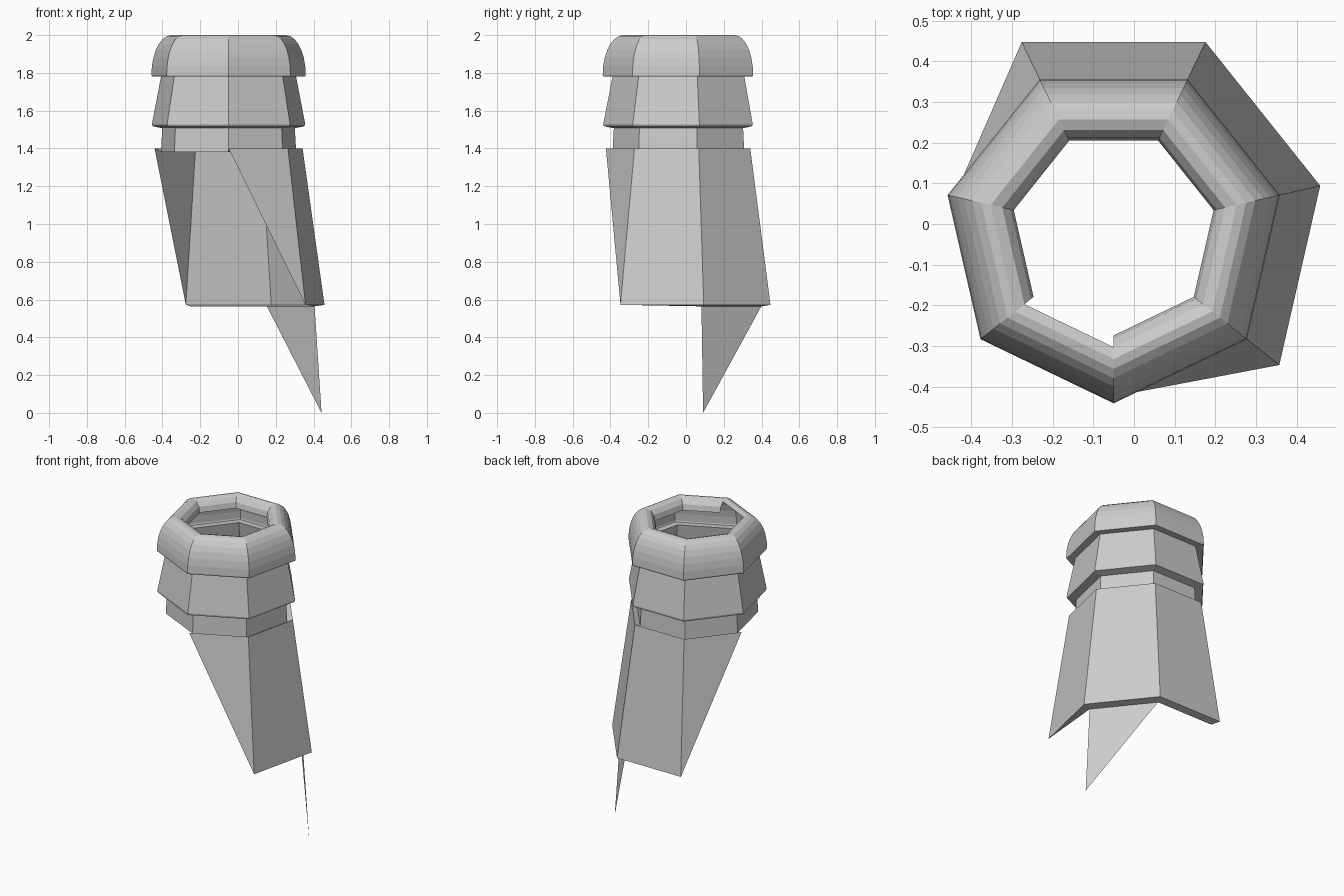
import bpy, bmesh, math

cube = bpy.data.objects.get("Cube")
if cube:
    bpy.data.objects.remove(cube, do_unlink=True)

SIDES = 7
CX, CY = -0.05, -0.022

grey = bpy.data.materials.new("plain grey")
grey.use_nodes = True
colour = (0.6, 0.6, 0.6, 1)
grey.diffuse_color = colour
grey.node_tree.nodes["Principled BSDF"].inputs["Base Color"].default_value = colour


def corner(k, r, z):
    """Corner k of the seven-sided plan; 0 is the front, counting toward +x."""
    a = -math.pi / 2 + 2 * math.pi * k / SIDES
    return (CX + r * math.cos(a), CY + r * math.sin(a), z)


def build(name, faces):
    """Make an object from faces given as lists of (corner, radius, height)."""
    bm = bmesh.new()
    for face in faces:
        bm.faces.new([bm.verts.new(corner(*p)) for p in face])
    bmesh.ops.remove_doubles(bm, verts=bm.verts, dist=0.0001)
    mesh = bpy.data.meshes.new(name)
    bm.to_mesh(mesh)
    bm.free()
    mesh.materials.append(grey)
    obj = bpy.data.objects.new(name, mesh)
    bpy.context.collection.objects.link(obj)


def panels(profile, sides):
    """Sheet panels that follow a (radius, height) profile from top to bottom."""
    return [[(k, *a), (k, *b), (k + 1, *b), (k + 1, *a)]
            for k in sides for a, b in zip(profile, profile[1:])]


ALL = range(SIDES)

# Rounded cap: inner lip, broken away on one front panel, then the outer dome
def quarter(steps):
    return [math.pi / 2 * i / steps for i in range(steps + 1)]

lip = [(0.31 - 0.058 * math.cos(a), 1.93 + 0.07 * math.sin(a)) for a in quarter(3)]
dome = [(0.31 + 0.109 * math.sin(a), 1.79 + 0.21 * math.cos(a)) for a in quarter(7)]
under = [(0.419, 1.79), (0.416, 1.782), (0.366, 1.785)]
build("rounded_cap", panels(lip, range(SIDES - 1)) + panels(lip[2:], [SIDES - 1])
      + panels(dome + under[1:], ALL))

# Flared band with its underside, and the neck below it
build("flared_band", panels([(0.366, 1.785), (0.416, 1.53), (0.413, 1.518), (0.36, 1.507)], ALL))
build("neck", panels([(0.36, 1.507), (0.367, 1.382)], ALL))

# Broken skirt: ledge, three whole panels, and a pointed one at each end
TOP, LOW, INNER = (0.402, 1.4), (0.521, 0.572), (0.467, 0.564)
skirt = panels([(0.367, 1.382), TOP], range(5)) + panels([TOP, LOW], range(1, 4))
skirt.append([(0, *TOP), (1, *LOW), (1, *TOP)])
skirt.append([(4, *TOP), (4, *LOW), (5, *TOP)])
# Turned-in underside of the skirt, tapering to a point at the front
skirt += panels([LOW, INNER], range(2, 4))
skirt.append([(1, *LOW), (2, *INNER), (2, *LOW)])
build("broken_skirt", skirt)

# Thin pointed shard hanging from the inner edge of the skirt
build("hanging_shard", [[(2, *INNER), (2, 0.505, 0.0), (3, *INNER)]])
